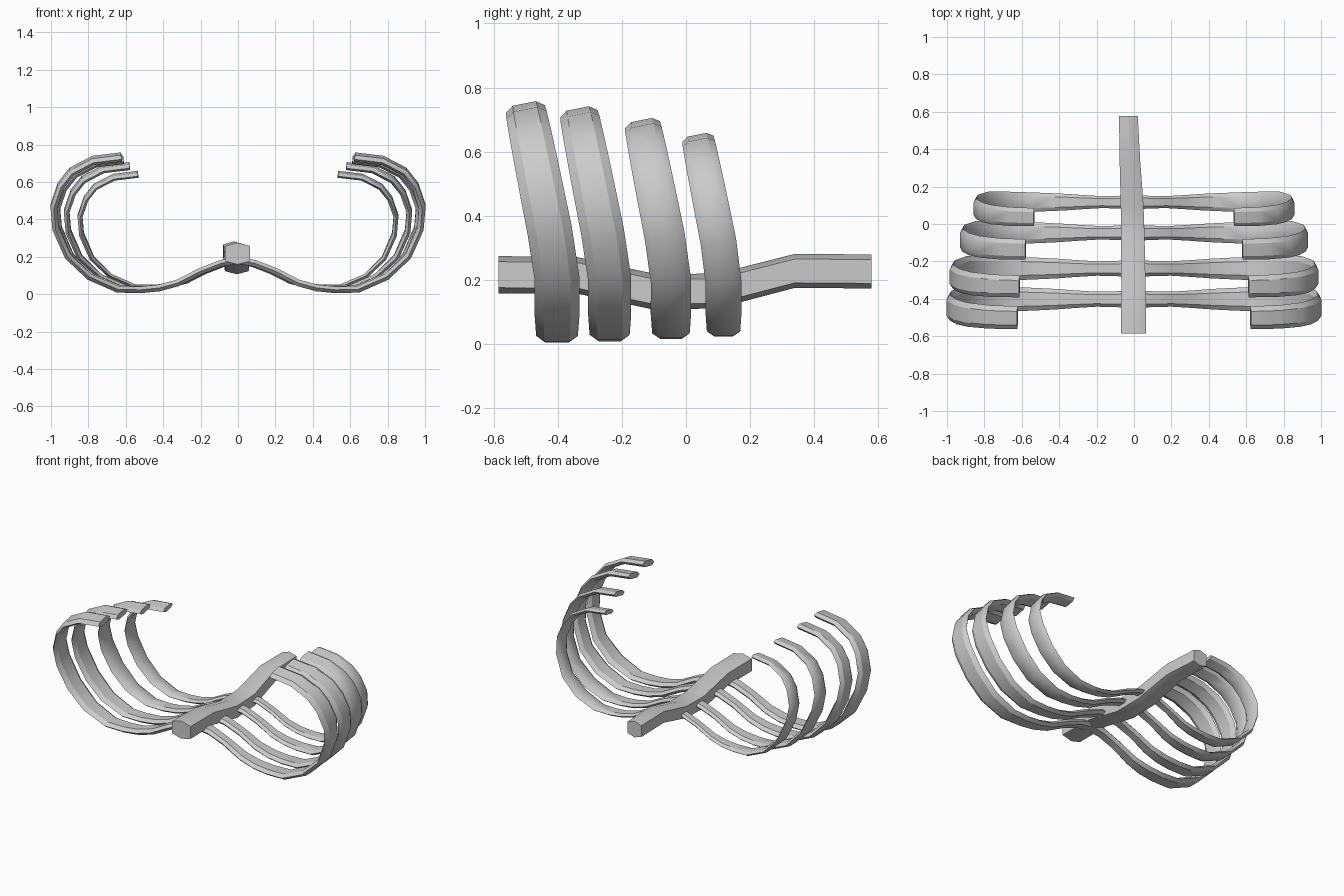
import bpy
from mathutils import Vector

if "Cube" in bpy.data.objects:
    bpy.data.objects.remove(bpy.data.objects["Cube"])


def sweep(name, rings):
    """Skin a list of closed rings into one capped solid."""
    n = len(rings[0])
    verts = [v for r in rings for v in r]
    faces = [tuple(range(n))[::-1], tuple(range(len(verts) - n, len(verts)))]
    for i in range(len(rings) - 1):
        for j in range(n):
            k = (j + 1) % n
            faces.append((i*n + j, i*n + k, i*n + n + k, i*n + n + j))
    me = bpy.data.meshes.new(name)
    me.from_pydata(verts, [], faces)
    ob = bpy.data.objects.new(name, me)
    bpy.context.collection.objects.link(ob)
    bpy.ops.object.select_all(action='DESELECT')
    ob.select_set(True)
    bpy.context.view_layer.objects.active = ob
    bpy.ops.object.mode_set(mode='EDIT')
    bpy.ops.mesh.select_all(action='SELECT')
    bpy.ops.mesh.normals_make_consistent(inside=False)
    bpy.ops.object.mode_set(mode='OBJECT')
    bpy.ops.object.shade_smooth_by_angle(angle=0.55)
    return ob


# Spine: six-sided bar along y, (x, y, z, half width, half height)
spine_path = [(-0.002, -0.585, 0.217, 0.067, 0.058), (-0.003, -0.34, 0.215, 0.065, 0.057),
              (-0.006, -0.09, 0.162, 0.063, 0.056), (-0.010, 0.10, 0.167, 0.061, 0.054),
              (-0.022, 0.34, 0.229, 0.055, 0.053), (-0.030, 0.578, 0.227, 0.050, 0.053)]
hexagon = [(-1, -0.7), (0, -1), (1, -0.7), (1, 0.7), (0, 1), (-1, 0.7)]
sweep("spine", [[(x + a*w, y, z + b*h) for a, b in hexagon] for x, y, z, w, h in spine_path])

# Rib centre line of the largest rib: (x, z, width)
rib_path = [(0.0, 0.18, 0.10), (0.09, 0.165, 0.085), (0.20, 0.122, 0.08), (0.32, 0.06, 0.095),
            (0.42, 0.033, 0.11), (0.52, 0.023, 0.12), (0.64, 0.026, 0.13), (0.79, 0.092, 0.14),
            (0.905, 0.205, 0.14), (0.970, 0.355, 0.14), (0.980, 0.47, 0.138),
            (0.943, 0.58, 0.135), (0.884, 0.655, 0.132), (0.77, 0.715, 0.128), (0.62, 0.733, 0.124)]
lens = [(-0.5, 0), (-0.3, -0.5), (0.3, -0.5), (0.5, 0), (0.3, 0.5), (-0.3, 0.5)]


def rib(name, y, sx, bottom, top, sw, thick):
    pts = []
    for x, z, w in rib_path:
        zz = bottom + z * (top - bottom) / 0.75
        pts.append(Vector((x*sx, y - 0.2*max(0, zz - 0.24), zz)))
    rings = []
    for i, p in enumerate(pts):
        t = pts[min(i + 1, len(pts) - 1)] - pts[max(i - 1, 0)]
        # ribs lean forward as they rise
        side = Vector((0, 1, 0.2 * min(1, max(0, (p.z - 0.1) / 0.2)) if i > 6 else 0)).normalized()
        nrm = t.cross(side).normalized()
        w = rib_path[i][2] * sw
        rings.append([p + side*a*w + nrm*b*thick for a, b in lens])
    ob = sweep(name, rings)
    # opposite rib by mirroring across x
    sweep(name.replace("right", "left"), [[(-v.x, v.y, v.z) for v in r] for r in rings])
    return ob


# Four rib pairs, shrinking toward the back
for i, args in enumerate([(-0.402, 1.005, 0.0, 0.75, 1.0, 0.036),
                          (-0.238, 0.988, 0.004, 0.735, 0.96, 0.034),
                          (-0.047, 0.935, 0.010, 0.70, 0.90, 0.030),
                          (0.117, 0.862, 0.018, 0.655, 0.80, 0.026)]):
    rib("rib_right_%d" % (i + 1), *args)
